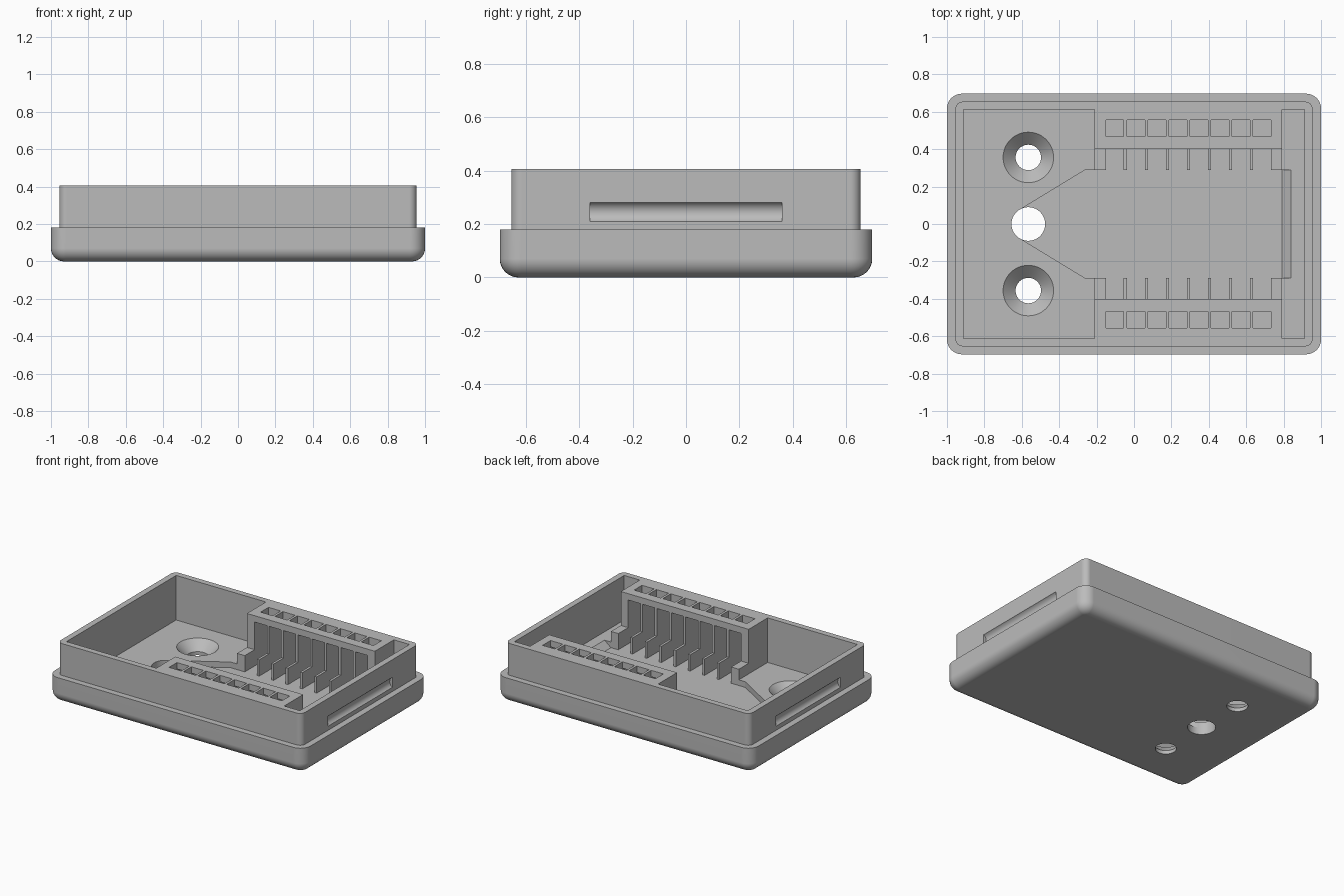
import bpy, bmesh
from math import sin, cos, pi

cube = bpy.data.objects.get("Cube")
if cube:
    bpy.data.objects.remove(cube, do_unlink=True)

grey = bpy.data.materials.new("mid_grey_plastic")
grey.use_nodes = True
colour = (0.5, 0.5, 0.5, 1)
grey.diffuse_color = colour
grey.node_tree.nodes["Principled BSDF"].inputs["Base Color"].default_value = colour


def loft(name, rings):
    """Closed solid through equal-length rings of points."""
    bm = bmesh.new()
    loops = [[bm.verts.new(p) for p in ring] for ring in rings]
    n = len(loops[0])
    for a, b in zip(loops, loops[1:]):
        for i in range(n):
            j = (i + 1) % n
            bm.faces.new((a[i], a[j], b[j], b[i]))
    bm.faces.new(loops[0][::-1])
    bm.faces.new(loops[-1])
    bmesh.ops.recalc_face_normals(bm, faces=bm.faces[:])
    mesh = bpy.data.meshes.new(name)
    bm.to_mesh(mesh)
    bm.free()
    mesh.materials.append(grey)
    obj = bpy.data.objects.new(name, mesh)
    bpy.context.collection.objects.link(obj)
    return obj


def rounded_ring(hx, hy, r, z, steps=8):
    pts = []
    for q, (sx, sy) in enumerate(((1, 1), (-1, 1), (-1, -1), (1, -1))):
        for k in range(steps + 1):
            a = (q + k / steps) * pi / 2
            pts.append((sx * (hx - r) + r * cos(a), sy * (hy - r) + r * sin(a), z))
    return pts


def box_ring(x0, x1, y0, y1, z):
    return [(x0, y0, z), (x1, y0, z), (x1, y1, z), (x0, y1, z)]


def circle(x, y, r, z, n=48):
    return [(x + r * cos(2 * pi * i / n), y + r * sin(2 * pi * i / n), z) for i in range(n)]


HX, HY, BEND, CORNER = 1.0, 0.697, 0.07, 0.08
FLOOR, RECESS, STEP, RIM, ABOVE = 0.09, 0.05, 0.18, 0.405, 0.5

# Housing: rounded bottom edge, ledge, then the narrower upright wall
rings = []
for k in range(9):
    a = k / 8 * pi / 2
    inset = BEND * (1 - sin(a))
    rings.append(rounded_ring(HX - inset, HY - inset, CORNER - inset, BEND * (1 - cos(a))))
rings.append(rounded_ring(HX, HY, CORNER, STEP))
rings.append(rounded_ring(HX - 0.045, HY - 0.043, 0.04, STEP))
rings.append(rounded_ring(HX - 0.045, HY - 0.043, 0.04, RIM))
housing = loft("open_housing", rings)


def cut(rings):
    cutter = loft("cutter", rings)
    cutter.hide_render = True
    mod = housing.modifiers.new("cut", 'BOOLEAN')
    mod.operation, mod.solver, mod.object = 'DIFFERENCE', 'EXACT', cutter
    bpy.context.view_layer.objects.active = housing
    bpy.ops.object.modifier_apply(modifier=mod.name)
    bpy.data.objects.remove(cutter, do_unlink=True)


def cut_box(x0, x1, y0, y1, z0, z1):
    cut([box_ring(x0, x1, y0, y1, z) for z in (z0, z1)])


bpy.ops.object.select_all(action='DESELECT')
housing.select_set(True)
bpy.context.view_layer.objects.active = housing

# End cavities, leaving the two terminal blocks standing between them
cut_box(-0.912, -0.21, -0.612, 0.612, FLOOR, ABOVE)
cut_box(0.79, 0.912, -0.612, 0.612, FLOOR, ABOVE)
# Channel between the blocks, stepped above the low fins
cut_box(-0.3, 0.85, -0.4, 0.4, 0.165, ABOVE)
cut_box(-0.25, 0.83, -0.29, 0.29, FLOOR, ABOVE)


# Funnel-shaped floor recess with a ramp at its far end
def funnel(right, z):
    return [(-0.6, -0.083, z), (-0.26, -0.29, z), (right, -0.29, z),
            (right, 0.29, z), (-0.26, 0.29, z), (-0.6, 0.083, z)]


cut([funnel(0.79, RECESS), funnel(0.84, FLOOR), funnel(0.85, FLOOR + 0.008)])

# Terminal slots and the square pockets above them, both sides
for side in (-1, 1):
    for i in range(8):
        x = -0.15 + i * 0.1125
        y0, y1 = sorted((side * 0.27, side * 0.555))
        cut_box(x, x + 0.095, y0, y1, RECESS, 0.36)
        y0, y1 = sorted((side * 0.467, side * 0.555))
        cut_box(x, x + 0.095, y0, y1, 0.2, ABOVE)

# Cable hole and two countersunk screw holes
cut([circle(-0.565, 0, 0.09, z) for z in (-0.1, 0.2)])
for side in (-1, 1):
    y = side * 0.356
    cut([circle(-0.565, y, r, z) for r, z in
         ((0.068, -0.1), (0.068, 0.025), (0.135, FLOOR), (0.135, 0.15))])

# Shallow snap grooves in both end walls
for side in (-1, 1):
    x = side * (HX - 0.045 + 0.02)
    cut([[(x + 0.041 * cos(2 * pi * i / 32), y, 0.245 + 0.041 * sin(2 * pi * i / 32))
          for i in range(32)] for y in (-0.36, 0.36)])

# Smooth rounds, crisp edges, flat-looking panels
bpy.ops.object.shade_smooth_by_angle(angle=pi / 6)
weighted = housing.modifiers.new("even_normals", 'WEIGHTED_NORMAL')
weighted.keep_sharp = True
